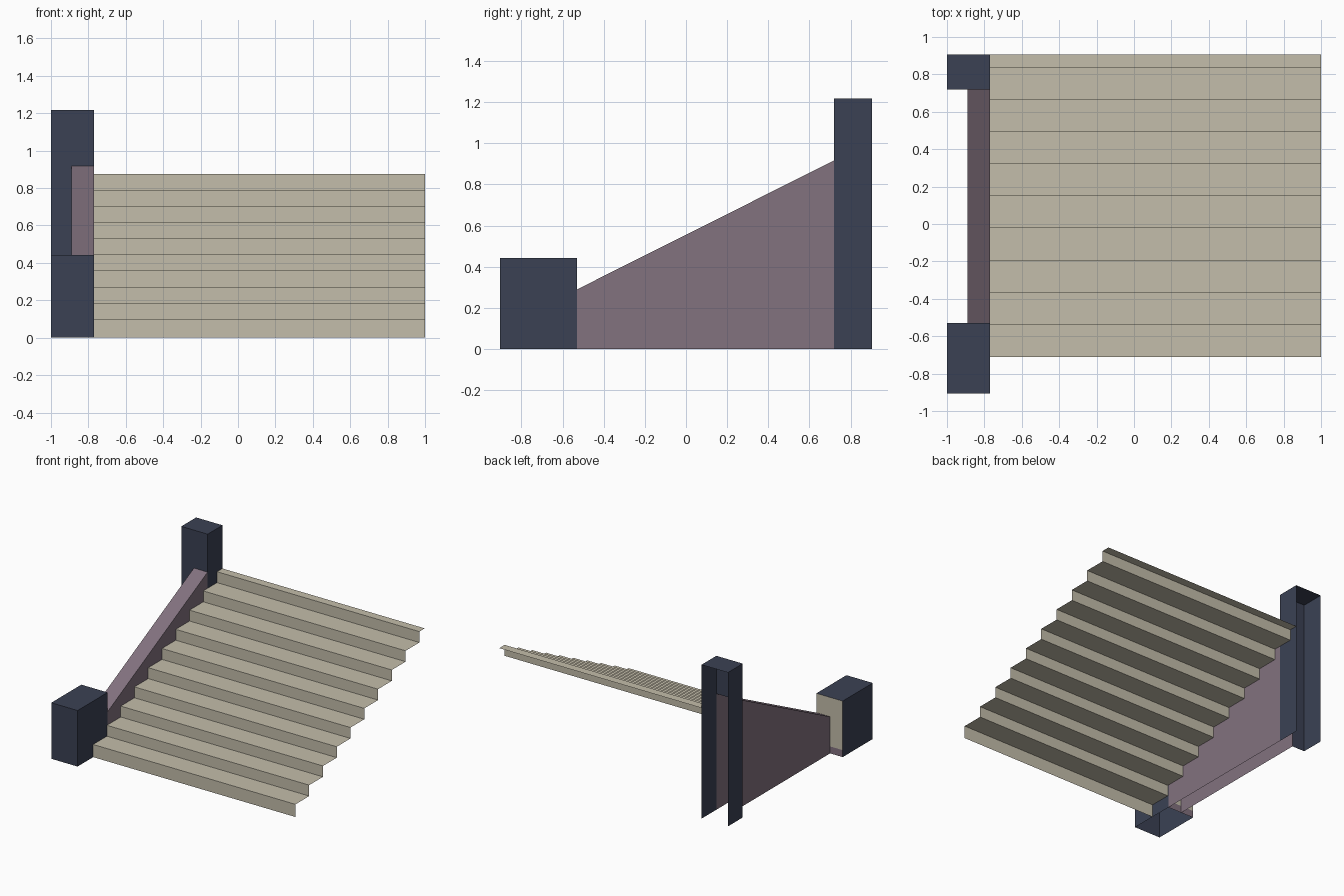
import bpy

if "Cube" in bpy.data.objects:
    bpy.data.objects.remove(bpy.data.objects["Cube"])


def material(name, rgb):
    m = bpy.data.materials.new(name)
    m.diffuse_color = (*rgb, 1)
    m.use_nodes = True
    m.node_tree.nodes["Principled BSDF"].inputs["Base Color"].default_value = m.diffuse_color
    return m


NAVY = material("dark navy", (0.043, 0.053, 0.088))
MAUVE = material("dusty mauve", (0.225, 0.168, 0.212))
SAND = material("sand", (0.55, 0.51, 0.405))

X0, X1, X2, X3 = -1.0, -0.89, -0.77, 1.0   # post outside, wall outside, stair edges
Y0, Y1, Y2, Y3 = -0.905, -0.53, 0.72, 0.905


def sheet_object(name, quads, mats):
    """Open shell from quads; each quad is (four corners, material slot)."""
    verts, faces, slots = [], [], []
    for corners, slot in quads:
        faces.append(range(len(verts), len(verts) + 4))
        verts += corners
        slots.append(slot)
    me = bpy.data.meshes.new(name)
    me.from_pydata(verts, [], [list(f) for f in faces])
    for m in mats:
        me.materials.append(m)
    for p, s in zip(me.polygons, slots):
        p.material_index = s
    ob = bpy.data.objects.new(name, me)
    bpy.context.collection.objects.link(ob)
    return ob


def face_x(x, ya, yb, za, zb, out):
    q = [(x, ya, za), (x, yb, za), (x, yb, zb), (x, ya, zb)]
    return q if out > 0 else q[::-1]


def face_y(y, xa, xb, za, zb, out):
    q = [(xa, y, za), (xb, y, za), (xb, y, zb), (xa, y, zb)]
    return q if out < 0 else q[::-1]


def face_z(z, xa, xb, ya, yb):
    return [(xa, ya, z), (xb, ya, z), (xb, yb, z), (xa, yb, z)]


# Stairs: a folded sheet of ten risers and treads
steps, run, first, rise = 10, 0.172, 0.10, 0.0861
quads, z = [], 0.0
for i in range(steps):
    y = -0.71 + i * run
    top = first + i * rise
    back = y + run if i < steps - 1 else Y3
    quads.append((face_y(y, X2, X3, z, top, -1), 0))
    quads.append((face_z(top, X2, X3, y, back), 0))
    z = top
sheet_object("stairs", quads, [SAND])

# Sloping side wall, open underneath and at its ends
za, zb = 0.29, 0.917
sheet_object("side_wall", [
    ([(X2, Y1, 0), (X2, Y2, 0), (X2, Y2, zb), (X2, Y1, za)], 0),
    ([(X1, Y1, za), (X1, Y2, zb), (X1, Y2, 0), (X1, Y1, 0)], 0),
    ([(X1, Y1, za), (X2, Y1, za), (X2, Y2, zb), (X1, Y2, zb)], 0),
], [MAUVE])

# Low front post, open underneath, with a sand back above a mauve base strip
H, base = 0.443, 0.055
sheet_object("front_post", [
    (face_y(Y0, X0, X2, 0, H, -1), 0),
    (face_x(X0, Y0, Y1, 0, H, -1), 0),
    (face_x(X2, Y0, Y1, 0, H, 1), 0),
    (face_z(H, X0, X2, Y0, Y1), 0),
    (face_y(Y1, X0, X2, base, H, 1), 1),
    (face_y(Y1, X0, X2, 0, base, 1), 2),
], [NAVY, SAND, MAUVE])

# Tall back post, open at the back and underneath, its front cut around the wall
H = 1.217
sheet_object("back_post", [
    (face_y(Y2, X0, X1, 0, H, -1), 0),
    (face_y(Y2, X1, X2, zb, H, -1), 0),
    (face_x(X0, Y2, Y3, 0, H, -1), 0),
    (face_x(X2, Y2, Y3, 0, H, 1), 0),
    (face_z(H, X0, X2, Y2, Y3), 0),
], [NAVY])
